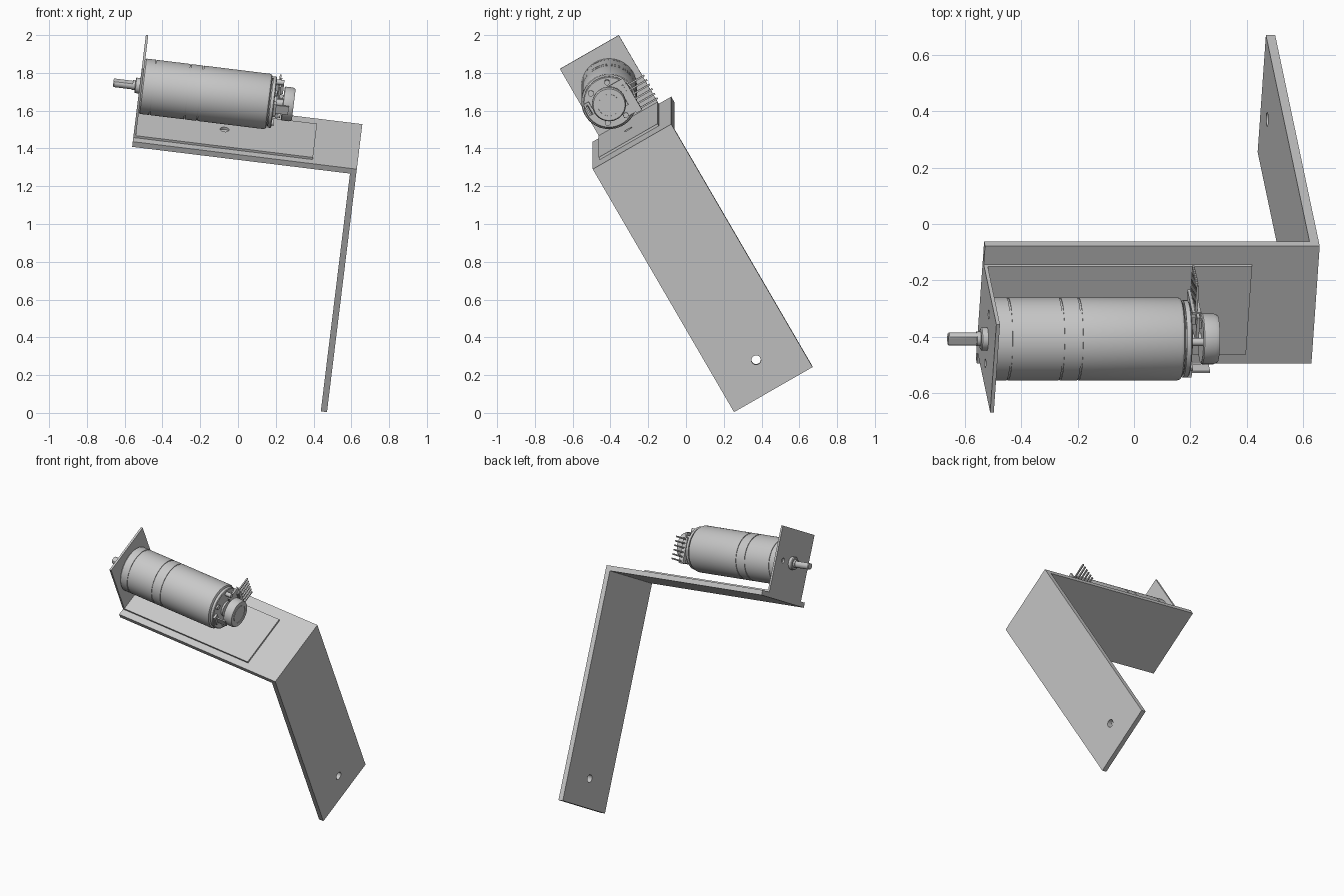
import bpy, bmesh, math
from mathutils import Matrix, Vector

cube = bpy.data.objects.get("Cube")
if cube:
    bpy.data.objects.remove(cube, do_unlink=True)

# The whole assembly is designed square, then tilted by this rotation
TILT = Matrix.Rotation(math.radians(7), 4, 'Y') @ Matrix.Rotation(math.radians(30), 4, 'X')
AXIS_Y, AXIS_Z = 0.475, 1.637      # motor axis, running along x
END, FLOOR = -0.728, 1.4225        # free end and top of the arm

grey = bpy.data.materials.new("plain grey")
grey.use_nodes = True
grey.diffuse_color = (0.58, 0.58, 0.58, 1)
grey.node_tree.nodes["Principled BSDF"].inputs["Base Color"].default_value = grey.diffuse_color


def finish(name, bm, smooth=False):
    bmesh.ops.recalc_face_normals(bm, faces=bm.faces)
    mesh = bpy.data.meshes.new(name)
    bm.to_mesh(mesh)
    bm.free()
    mesh.materials.append(grey)
    ob = bpy.data.objects.new(name, mesh)
    bpy.context.collection.objects.link(ob)
    ob.matrix_world = TILT
    if smooth:
        activate(ob)
        bpy.ops.object.shade_smooth_by_angle(angle=math.radians(35))
    return ob


def activate(ob):
    bpy.ops.object.select_all(action='DESELECT')
    ob.select_set(True)
    bpy.context.view_layer.objects.active = ob


def box(name, x, y, z):
    bm = bmesh.new()
    bmesh.ops.create_cube(bm, size=1)
    for v in bm.verts:
        v.co = [a + (b - a) * (c + 0.5) for (a, b), c in zip((x, y, z), v.co)]
    return finish(name, bm)


def bent_strip(name, profile, y0, y1):
    """Extrude an x-z outline across the width."""
    bm = bmesh.new()
    face = bm.faces.new([bm.verts.new((x, y0, z)) for x, z in profile])
    out = bmesh.ops.extrude_face_region(bm, geom=[face])
    for v in out["geom"]:
        if isinstance(v, bmesh.types.BMVert):
            v.co.y = y1
    return finish(name, bm)


def lathe(name, profile, y=AXIS_Y, z=AXIS_Z, steps=48, flat=None):
    """Revolve (x, radius) pairs about a line along x."""
    bm = bmesh.new()
    pts = [(profile[0][0], 0)] + list(profile) + [(profile[-1][0], 0)]
    vs = [bm.verts.new((x, y + r, z)) for x, r in pts]
    edges = [bm.edges.new(p) for p in zip(vs, vs[1:])]
    bmesh.ops.spin(bm, geom=vs + edges, cent=(0, y, z), axis=(1, 0, 0),
                   angle=math.tau, steps=steps, use_duplicate=False)
    bmesh.ops.remove_doubles(bm, verts=bm.verts, dist=0.0003)
    if flat:
        for v in bm.verts:
            v.co.z = min(v.co.z, z + flat)
    return finish(name, bm, True)


def drill(target, centre, direction, radius):
    bm = bmesh.new()
    bmesh.ops.create_cone(bm, cap_ends=True, segments=24, radius1=radius, radius2=radius, depth=0.1)
    turn = Vector((0, 0, 1)).rotation_difference(Vector(direction)).to_matrix().to_4x4()
    bmesh.ops.transform(bm, verts=bm.verts, matrix=Matrix.Translation(centre) @ turn)
    cutter = finish("hole_cutter", bm)
    cutter.hide_render = True
    activate(target)
    mod = target.modifiers.new("hole", 'BOOLEAN')
    mod.operation, mod.solver, mod.object = 'DIFFERENCE', 'EXACT', cutter
    bpy.ops.object.modifier_apply(modifier=mod.name)
    bpy.data.objects.remove(cutter, do_unlink=True)


# Long bent arm with one hole near the foot
arm = bent_strip("bent_arm", [(END, FLOOR), (0.467, FLOOR), (0.467, -0.074), (0.434, -0.074),
                              (0.434, FLOOR - 0.032), (END, FLOOR - 0.032)], 0.251, 0.731)
drill(arm, (0.45, 0.491, 0.108), (1, 0, 0), 0.025)

# Thin motor bracket with a mounting hole and screw holes
T = 0.013
bracket = bent_strip("motor_bracket", [(END, FLOOR), (0.229, FLOOR), (0.229, FLOOR + T),
                                       (END + T, FLOOR + T), (END + T, 1.846), (END, 1.846)],
                     0.295, 0.655)
drill(bracket, (-0.253, AXIS_Y, FLOOR + 0.05), (0, 0, 1), 0.024)
for side in (-1, 1):
    drill(bracket, (END, AXIS_Y + side * 0.1, AXIS_Z), (1, 0, 0), 0.016)

# Gearbox and motor can, with shallow seams
R, G = 0.1475, 0.1435
body = [(END + T, R - 0.006), (END + T + 0.006, R)]
for seam in (-0.657, -0.471, -0.405):
    body += [(seam - 0.003, R), (seam - 0.003, G), (seam + 0.003, G), (seam + 0.003, R)]
body += [(-0.05, R), (-0.04, R - 0.004), (-0.034, R - 0.014)]
lathe("motor_body", body, steps=64)
lathe("motor_end_cap", [(-0.036, 0.128), (-0.03, 0.128), (-0.03, 0.137), (-0.014, 0.137), (-0.01, 0.132)])

# Output boss and flatted shaft
lathe("shaft_boss", [(-0.752, 0.036), (-0.748, 0.041), (-0.715, 0.041)])
lathe("shaft_collar", [(-0.766, 0.026), (-0.75, 0.026)])
lathe("output_shaft", [(-0.868, 0.02), (-0.864, 0.0235), (-0.765, 0.0235)], steps=32, flat=0.016)

# Encoder: bearing hub, axle, board and magnet wheel
lathe("rear_bearing", [(-0.012, 0.05), (0.002, 0.05), (0.002, 0.03)])
lathe("rear_axle", [(0.0, 0.02), (0.04, 0.02)])
lathe("magnet_wheel", [(0.035, 0.085), (0.039, 0.09), (0.08, 0.09), (0.094, 0.084), (0.094, 0.06),
                       (0.09, 0.06), (0.09, 0.055), (0.094, 0.055)])
box("encoder_board", (0.006, 0.017), (AXIS_Y + 0.03, 0.605), (1.525, 1.715))
box("sensor_chip", (0.017, 0.034), (0.52, 0.56), (1.58, 1.64))

# Pin header
box("pin_header", (-0.008, 0.024), (0.575, 0.608), (1.518, 1.682))
for i in range(6):
    z = 1.53 + i * 0.028
    box(f"header_pin_{i + 1}", (0.002, 0.011), (0.6, 0.71), (z - 0.0045, z + 0.0045))

# Motor terminals and board standoffs
for side in (-1, 1):
    y = AXIS_Y + side * 0.108
    box("terminal_base", (-0.012, 0.004), (y - 0.016, y + 0.016), (1.625, 1.695))
    box("terminal_tab", (0.0, 0.07 if side < 0 else 0.03), (y - 0.004, y + 0.004), (1.635, 1.685))
    lathe("standoff", [(-0.012, 0.014), (0.03, 0.014)], AXIS_Y + 0.045, AXIS_Z + side * 0.1, 16)
    lathe("rear_screw", [(-0.012, 0.016), (0.0, 0.016)], AXIS_Y - 0.06, AXIS_Z + side * 0.09, 16)
